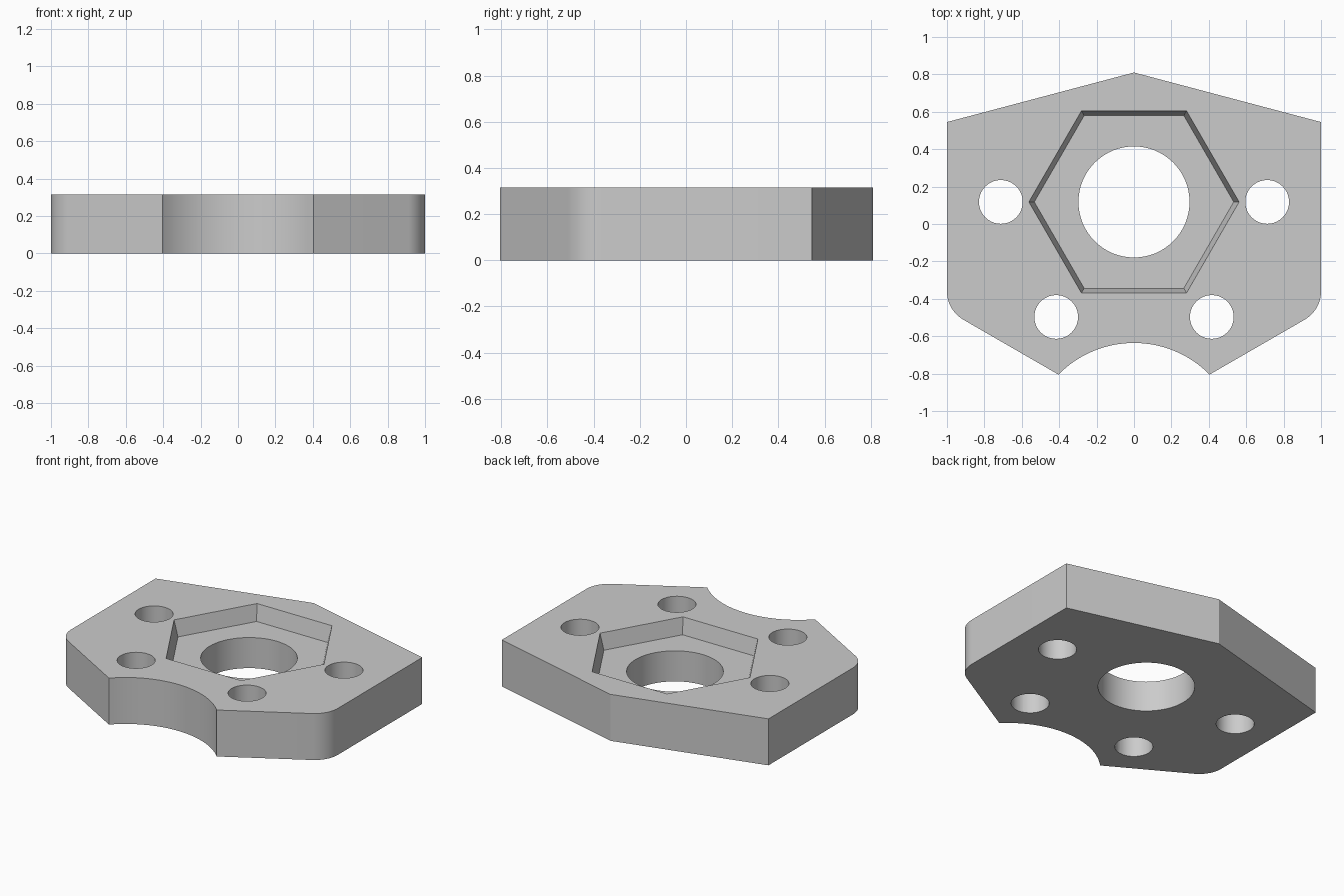
import bpy, bmesh
from math import sin, cos, pi, radians, sqrt, asin
from mathutils import Vector

cube = bpy.data.objects.get("Cube")
if cube:
    bpy.data.objects.remove(cube, do_unlink=True)

HEIGHT = 0.315
POCKET_DEPTH = 0.108
CENTRE = (0, 0.118)

grey = bpy.data.materials.new("plain grey")
grey.use_nodes = True
colour = (0.6, 0.6, 0.6, 1)
grey.diffuse_color = colour
grey.node_tree.nodes["Principled BSDF"].inputs["Base Color"].default_value = colour


def arc(cx, cy, r, start, end, steps):
    angles = [radians(start + (end - start) * i / steps) for i in range(steps + 1)]
    return [(cx + r * cos(a), cy + r * sin(a)) for a in angles]


def circle(centre, r, sides):
    return arc(*centre, r, 0, 360, sides)[:-1]


def prism(name, bottom, top, z0, z1):
    """Join two matching outlines into a closed solid."""
    bm = bmesh.new()
    low = [bm.verts.new((x, y, z0)) for x, y in bottom]
    high = [bm.verts.new((x, y, z1)) for x, y in top]
    bm.faces.new(low[::-1])
    bm.faces.new(high)
    for i in range(len(low)):
        j = (i + 1) % len(low)
        bm.faces.new((low[i], low[j], high[j], high[i]))
    bmesh.ops.recalc_face_normals(bm, faces=bm.faces)
    mesh = bpy.data.meshes.new(name)
    bm.to_mesh(mesh)
    bm.free()
    mesh.materials.append(grey)
    obj = bpy.data.objects.new(name, mesh)
    bpy.context.collection.objects.link(obj)
    return obj


# Plate outline: right half counter-clockwise, then mirrored
tip_x, tip_y, notch_top = 0.404, -0.805, -0.636
sagitta = notch_top - tip_y
notch_r = (tip_x ** 2 + sagitta ** 2) / (2 * sagitta)
half_angle = asin(tip_x / notch_r) * 180 / pi
notch = arc(0, notch_top - notch_r, notch_r, 90 + half_angle, 90 - half_angle, 32)
corner_r = 0.175
right = arc(1 - corner_r, -0.36, corner_r, -60, 0, 12) + [(1, 0.545)]
left = [(-x, y) for x, y in reversed(right)]
outline = notch + right + [(0, 0.81)] + left
plate = prism("mounting_plate", outline, outline, 0, HEIGHT)

# Cutters: tapered hexagonal pocket, central bore and four bolt holes
over = 0.05
floor_r, rim_r = 0.533, 0.562
top_r = rim_r + (rim_r - floor_r) * over / POCKET_DEPTH
cutters = [prism("pocket_cutter", circle(CENTRE, floor_r, 6), circle(CENTRE, top_r, 6),
                 HEIGHT - POCKET_DEPTH, HEIGHT + over)]
holes = [("bore", CENTRE, 0.297, 64)]
for x, y in ((0.712, 0.118), (0.416, -0.497)):
    for side in (-1, 1):
        holes.append(("bolt_hole", (side * x, y), 0.117, 40))
for name, centre, r, sides in holes:
    ring = circle(centre, r, sides)
    cutters.append(prism(name + "_cutter", ring, ring, -over, HEIGHT + over))

bpy.ops.object.select_all(action='DESELECT')
plate.select_set(True)
bpy.context.view_layer.objects.active = plate
for cutter in cutters:
    cutter.hide_render = True
    mod = plate.modifiers.new(cutter.name, 'BOOLEAN')
    mod.operation = 'DIFFERENCE'
    mod.solver = 'EXACT'
    mod.object = cutter
    bpy.ops.object.modifier_apply(modifier=mod.name)
for cutter in cutters:
    bpy.data.objects.remove(cutter, do_unlink=True)

# Smooth the curved walls, keep every real edge sharp
bpy.ops.object.shade_smooth_by_angle(angle=radians(25))
